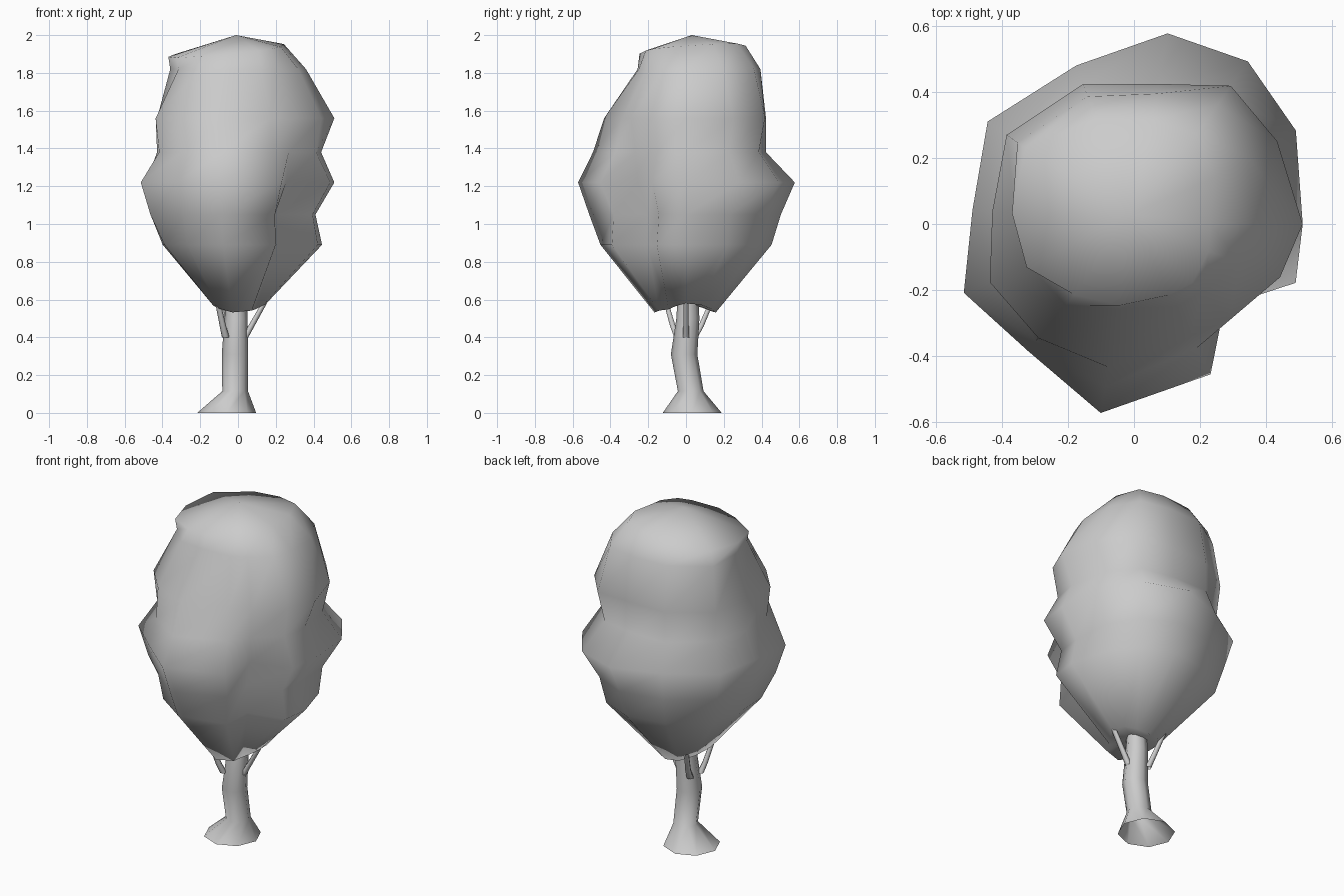
import bpy
from math import cos, sin, radians
from mathutils import Vector

if "Cube" in bpy.data.objects:
    bpy.data.objects.remove(bpy.data.objects["Cube"])


def loft(name, rings, start=None, end=None):
    """Skin a stack of rings, optionally closing each end to a centre point."""
    n = len(rings[0])
    verts = [p for ring in rings for p in ring]
    faces = []
    for k in range(len(rings) - 1):
        for i in range(n):
            j = (i + 1) % n
            faces.append((k*n + i, k*n + j, (k+1)*n + j, (k+1)*n + i))
    if start:
        verts.append(start)
        faces += [(len(verts) - 1, (i + 1) % n, i) for i in range(n)]
    if end:
        verts.append(end)
        b = (len(rings) - 1) * n
        faces += [(len(verts) - 1, b + i, b + (i + 1) % n) for i in range(n)]
    mesh = bpy.data.meshes.new(name)
    mesh.from_pydata(verts, [], faces)
    mesh.shade_smooth()
    obj = bpy.data.objects.new(name, mesh)
    bpy.context.collection.objects.link(obj)
    return obj


def tube(name, path, sides):
    """Loft of horizontal circles: path holds (x, y, z, radius)."""
    rings = [[(x + r*cos(radians(360*i/sides)), y + r*sin(radians(360*i/sides)), z)
              for i in range(sides)] for x, y, z, r in path]
    return loft(name, rings)


# Trunk with flared root and slight bend
tube("trunk", [(-.06, .033, 0, .156), (-.015, .025, .115, .068),
               (-.016, -.01, .31, .07), (-.01, .01, .5, .061),
               (-.01, .01, .7, .05)], 8)

# Short branches reaching into the foliage
branches = [((.035, 0, .40), (.065, 0, .45), (.15, 0, .60)),
            ((-.065, -.045, .40), (-.08, -.07, .46), (-.11, -.11, .60)),
            ((-.06, .045, .40), (-.07, .08, .46), (-.10, .14, .60))]
for k, pts in enumerate(branches):
    tube(f"branch_{k + 1}", [(*p, r) for p, r in zip(pts, (.02, .017, .014))], 6)

# Lumpy foliage: radius of each height ring along uneven compass directions
angles = (0, 30, 55, 80, 110, 145, 175, 202, 230, 260, 297, 315, 340)
foliage = [
    (.55, (.15, .16, .165, .16, .15, .14, .13, .14, .155, .17, .16, .13, .14)),
    (.89, (.445, .44, .46, .46, .44, .44, .40, .42, .42, .46, .44, .29, .45)),
    (1.05, (.41, .46, .50, .51, .48, .49, .46, .50, .45, .52, .43, .28, .42)),
    (1.22, (.51, .565, .60, .585, .51, .54, .49, .555, .50, .58, .51, .36, .52)),
    (1.38, (.44, .46, .47, .43, .45, .45, .43, .45, .46, .50, .42, .38, .44)),
    (1.56, (.51, .50, .51, .43, .45, .47, .43, .47, .45, .44, .38, .41, .47)),
    (1.82, (.36, .40, .44, .40, .41, .43, .36, .34, .32, .26, .28, .29, .34)),
    (1.92, (.23, .28, .33, .32, .34, .40, .37, .35, .28, .25, .24, .25, .24)),
]
rings = []
for z, radii in foliage:
    ring = [Vector((r*cos(radians(a)), r*sin(radians(a)), z))
            for a, r in zip(angles, radii)]
    if z > 1.9:                      # crown ring leans
        for p in ring:
            p.z += .1*p.x + .06*p.y
    if z < .6:                       # lower hem dips front and back
        for p in ring:
            p.z += 2.2*p.x**2 - .02
    rings.append(ring)
loft("foliage", rings, start=(0, 0, .59), end=(-.01, .03, 2.0))
